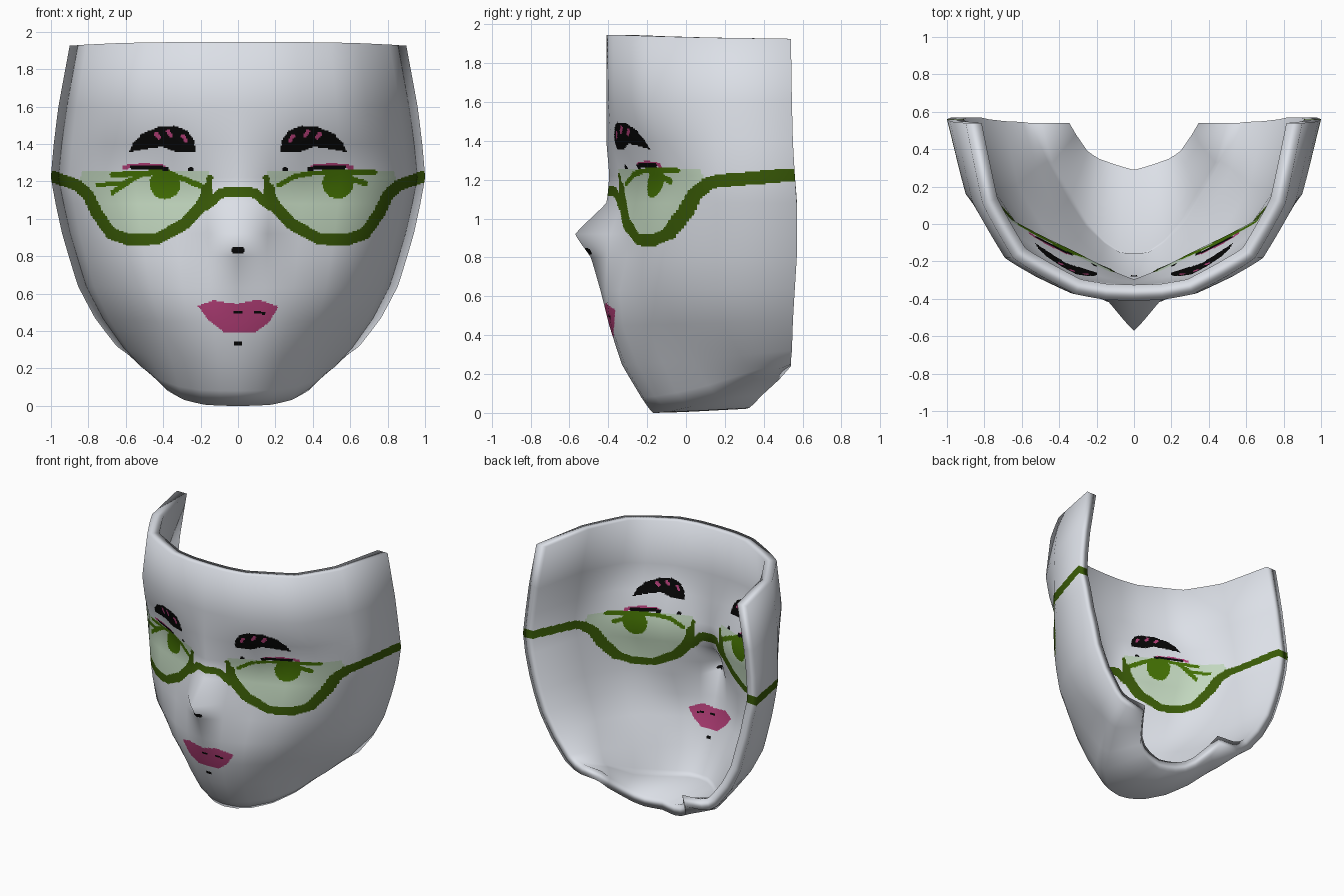
import bpy, bmesh, math
from mathutils import Vector

if "Cube" in bpy.data.objects:
    bpy.data.objects.remove(bpy.data.objects["Cube"])

THICK = 0.085
SOFT = 0.2  # 0 = straight facets between sections, 1 = fully rounded

# Horizontal sections of the mask, forehead to underside of the chin:
# centre z, edge z, half width, then depth y at the fractions U of the half width
U = (0, .17, .35, .55, .72, .9, 1)
SECTIONS = [
    (1.945, 1.925, .90, -.41, -.405, -.375, -.28, -.18, .11, .54),
    (1.60, 1.60, .96, -.41, -.40, -.37, -.28, -.18, .12, .545),
    (1.40, 1.40, .985, -.41, -.385, -.335, -.225, -.12, .15, .55),
    (1.22, 1.22, 1.0, -.395, -.335, -.24, -.145, -.05, .16, .56),
    (1.08, 1.08, .975, -.41, -.33, -.26, -.185, -.08, .16, .57),
    (.92, .92, .94, -.57, -.39, -.29, -.21, -.10, .16, .57),
    (.80, .80, .905, -.49, -.405, -.305, -.22, -.11, .16, .57),
    (.63, .64, .855, -.44, -.415, -.34, -.23, -.11, .16, .56),
    (.45, .47, .765, -.395, -.385, -.325, -.20, -.06, .19, .55),
    (.25, .32, .65, -.33, -.315, -.25, -.12, .04, .28, .545),
    (.08, .27, .58, -.23, -.22, -.16, -.05, .11, .33, .54),
    (.0, .25, .52, -.17, -.15, -.09, .02, .17, .35, .54),
    (.02, .24, .37, .29, .305, .325, .35, .39, .48, .54),
]


# ---------- colours ----------
def material(name, rgb):
    m = bpy.data.materials.new(name)
    m.diffuse_color = (*rgb, 1)
    m.use_nodes = True
    m.node_tree.nodes["Principled BSDF"].inputs["Base Color"].default_value = m.diffuse_color
    return m


MATS = [material("mask_grey", (.76, .79, .85)),
        material("lens_pale_green", (.54, .68, .52)),
        material("frame_dark_green", (.04, .10, .002)),
        material("eye_green", (.057, .165, .001)),
        material("pink", (.46, .05, .19)),
        material("black", (.002, .002, .002))]
GREY, LENS, FRAME, EYE, PINK, BLACK = range(6)


# ---------- painted shapes in the x-z plane ----------
def seg_dist(x, z, a, b):
    dx, dz = b[0] - a[0], b[1] - a[1]
    t = ((x - a[0]) * dx + (z - a[1]) * dz) / (dx * dx + dz * dz + 1e-12)
    t = min(1, max(0, t))
    return math.hypot(x - a[0] - t * dx, z - a[1] - t * dz)


def inside(x, z, poly):
    hit = False
    for (x1, z1), (x2, z2) in zip(poly, poly[1:] + poly[:1]):
        if (z1 > z) != (z2 > z) and x < x1 + (z - z1) / (z2 - z1) * (x2 - x1):
            hit = not hit
    return hit


SHAPES = []  # later shapes lie on top


def paint(colour, pts, width=0.0, mirror=False):
    """width 0: filled polygon, otherwise a stroke of that half width"""
    for s in ((1, -1) if mirror else (1,)):
        p = [(s * x, z) for x, z in pts]
        xs, zs = [q[0] for q in p], [q[1] for q in p]
        box = (min(xs) - width, max(xs) + width, min(zs) - width, max(zs) + width)
        SHAPES.append((colour, p, width, box))


def colour_at(x, z):
    for colour, p, w, b in reversed(SHAPES):
        if b[0] <= x <= b[1] and b[2] <= z <= b[3]:
            if w == 0:
                if inside(x, z, p):
                    return colour
            elif any(seg_dist(x, z, a, c) <= w for a, c in zip(p, p[1:])):
                return colour
    return GREY


def ellipse(cx, cz, rx, rz):
    return [(cx + rx * math.cos(k * math.pi / 10), cz + rz * math.sin(k * math.pi / 10))
            for k in range(20)]


# lenses
RIM = [(.165, 1.16), (.17, 1.12), (.21, 1.05), (.29, .97), (.43, .893), (.58, .886),
       (.68, .922), (.755, 1.03), (.80, 1.125), (.86, 1.18)]
paint(LENS, [(.155, 1.255)] + RIM[1:] + [(.83, 1.255)], mirror=True)
# eyes: lids, lashes, irises
paint(EYE, [(-.67, 1.235), (-.52, 1.242), (-.4, 1.25), (-.28, 1.21), (-.18, 1.165)], .015)
paint(EYE, [(-.75, 1.18), (-.62, 1.19), (-.5, 1.24)], .011)
paint(EYE, [(-.67, 1.14), (-.55, 1.22)], .013)
paint(EYE, ellipse(-.39, 1.185, .083, .08))
paint(EYE, [(.22, 1.18), (.3, 1.225), (.4, 1.245), (.55, 1.25), (.73, 1.248)], .013)
paint(EYE, [(.55, 1.23), (.68, 1.19)], .015)
paint(EYE, ellipse(.535, 1.19, .085, .082))
# eye shadow and corner dots
paint(PINK, [(.61, 1.275), (.5, 1.288), (.40, 1.277)], .011, True)
paint(BLACK, [(.57, 1.277), (.46, 1.277), (.38, 1.268)], .011, True)
paint(BLACK, [(.245, 1.265), (.255, 1.265)], .010, True)
# glasses frame and bridge
paint(FRAME, RIM + [(1.02, 1.235)], .031, True)
paint(FRAME, [(.15, 1.22), (.16, 1.14)], .016, True)
paint(FRAME, [(0, 1.146), (.09, 1.138), (.17, 1.07)], .026, True)
# eyebrows with pink flecks
paint(BLACK, [(.225, 1.36), (.235, 1.42), (.27, 1.47), (.34, 1.497), (.43, 1.49), (.51, 1.455),
              (.56, 1.41), (.58, 1.355), (.5, 1.372), (.41, 1.385), (.32, 1.355)], mirror=True)
for fx, fz in ((.29, 1.43), (.37, 1.455), (.435, 1.445)):
    paint(PINK, [(fx - .012, fz - .012), (fx + .004, fz + .012)], .011, True)
# lips, mouth line, nose and chin dots
paint(PINK, [(-.215, .535), (-.13, .565), (-.05, .55), (0, .545), (.06, .56), (.12, .565), (.215, .53),
             (.17, .45), (.09, .39), (-.07, .39), (-.16, .46)])
paint(BLACK, [(-.015, .5), (.02, .5)], .008)
paint(BLACK, [(.09, .5), (.14, .495)], .007)
paint(BLACK, [(-.022, .832), (.022, .832)], .016)
paint(BLACK, [(-.012, .33), (.012, .33)], .012)


# ---------- shell surface ----------
def spline(points, knots, counts, soft):
    """softened polyline through points, counts[i] steps in span i"""
    n, tan, out = len(points), [], []
    for i in range(n):
        a, b = max(i - 1, 0), min(i + 1, n - 1)
        tan.append((points[b] - points[a]) / (knots[b] - knots[a]))
    for i in range(n - 1):
        h, p, q = knots[i + 1] - knots[i], points[i], points[i + 1]
        for k in range(counts[i]):
            t = k / counts[i]
            v = p.lerp(q, t)
            if soft:
                t2, t3 = t * t, t * t * t
                curve = (p * (2 * t3 - 3 * t2 + 1) + tan[i] * (h * (t3 - 2 * t2 + t))
                         + q * (3 * t2 - 2 * t3) + tan[i + 1] * (h * (t3 - t2)))
                v = v.lerp(curve, soft)
            out.append(v)
    return out + [points[-1]]


# coarse outer grid, full width
UF = [-u for u in U[:0:-1]] + list(U)
outer = []
for z0, z1, w, *ys in SECTIONS:
    yf = ys[:0:-1] + ys
    outer.append([Vector((u * w, y, z0 + (z1 - z0) * abs(u) ** 3.5)) for u, y in zip(UF, yf)])

# coarse inner grid, pushed inward; shading normals that roll over the rim
R, C = len(outer), len(UF)
inner, norm_out, norm_in = [], [], []
for i in range(R):
    row, no, ni = [], [], []
    for j in range(C):
        du = outer[i][min(j + 1, C - 1)] - outer[i][max(j - 1, 0)]
        dv = outer[min(i + 1, R - 1)][j] - outer[max(i - 1, 0)][j]
        n = du.cross(dv).normalized()
        roll = Vector()
        if i in (0, R - 1):
            roll -= dv.normalized() if i == 0 else -dv.normalized()
        if j in (0, C - 1):
            roll += du.normalized() if j else -du.normalized()
        no.append((roll * .6 - n).normalized())
        ni.append((roll * .6 + n).normalized())
        push = n.copy()
        if i == 0:
            push.z = 0
        if j in (0, C - 1):
            push.y = 0
        if i == R - 1 or (j in (0, C - 1) and i >= R - 4):  # underside lifts upward
            push = Vector((-UF[j] * (.9 if i == R - 4 else .3), 0, 1))
        thick = .1 if 2 <= i <= 5 and 0 < j < C - 1 else THICK
        row.append(outer[i][j] + push.normalized() * thick)
    inner.append(row)
    norm_out.append(no)
    norm_in.append(ni)

# fine steps where details are painted, coarse elsewhere
half = [22, 24, 26, 22, 20, 16]
col_counts = half[::-1] + half
row_knots, row_counts = [0.0], []
for i in range(R - 1):
    row_knots.append(row_knots[-1] + (outer[i + 1][8] - outer[i][8]).length)
    dz = SECTIONS[i][0] - SECTIONS[i + 1][0]
    row_counts.append(8 if i == 0 or i > 9 else round(dz / .0072))


def refine(grid, soft):
    rows = [spline(r, UF, col_counts, soft) for r in grid]
    cols = [spline(list(c), row_knots, row_counts, soft) for c in zip(*rows)]
    return list(zip(*cols))


fo, fi = refine(outer, SOFT), refine(inner, SOFT)
NR, NC = len(fo), len(fo[0])
verts = [v for g in (fo, fi) for row in g for v in row]
normals = [v.normalized() for g in (norm_out, norm_in) for row in refine(g, 0) for v in row]
OFF = NR * NC
faces, mats, paint_of = [], [], {}
for i in range(NR - 1):
    for j in range(NC - 1):
        a, b = i * NC + j, (i + 1) * NC + j
        c = (fo[i][j] + fo[i + 1][j + 1]) / 2
        m = GREY if i > NR - 17 else colour_at(c.x, c.z)
        paint_of[i, j] = m
        faces += [(a, b, b + 1, a + 1), (a + OFF, a + 1 + OFF, b + 1 + OFF, b + OFF)]
        mats += [m, m]
# rim closing outer and inner skins
rim = [(i * NC + j, (i + 1) * NC + j, paint_of[i, k])
       for i in range(NR - 1) for j, k in ((0, 0), (NC - 1, NC - 2))]
rim += [(i * NC + j, i * NC + j + 1, GREY) for j in range(NC - 1) for i in (0, NR - 1)]
for a, b, m in rim:
    faces.append((a, b, b + OFF, a + OFF))
    mats.append(m)

low = min(v.z for v in verts)
mesh = bpy.data.meshes.new("face_mask")
mesh.from_pydata([(v.x, v.y, v.z - low) for v in verts], [], faces)
for m in MATS:
    mesh.materials.append(m)
mesh.polygons.foreach_set("material_index", mats)
bm = bmesh.new()
bm.from_mesh(mesh)
bmesh.ops.recalc_face_normals(bm, faces=bm.faces)
for f in bm.faces:
    f.smooth = True
bm.to_mesh(mesh)
bm.free()
mesh.normals_split_custom_set_from_vertices(normals)
mask = bpy.data.objects.new("face_mask", mesh)
bpy.context.collection.objects.link(mask)
